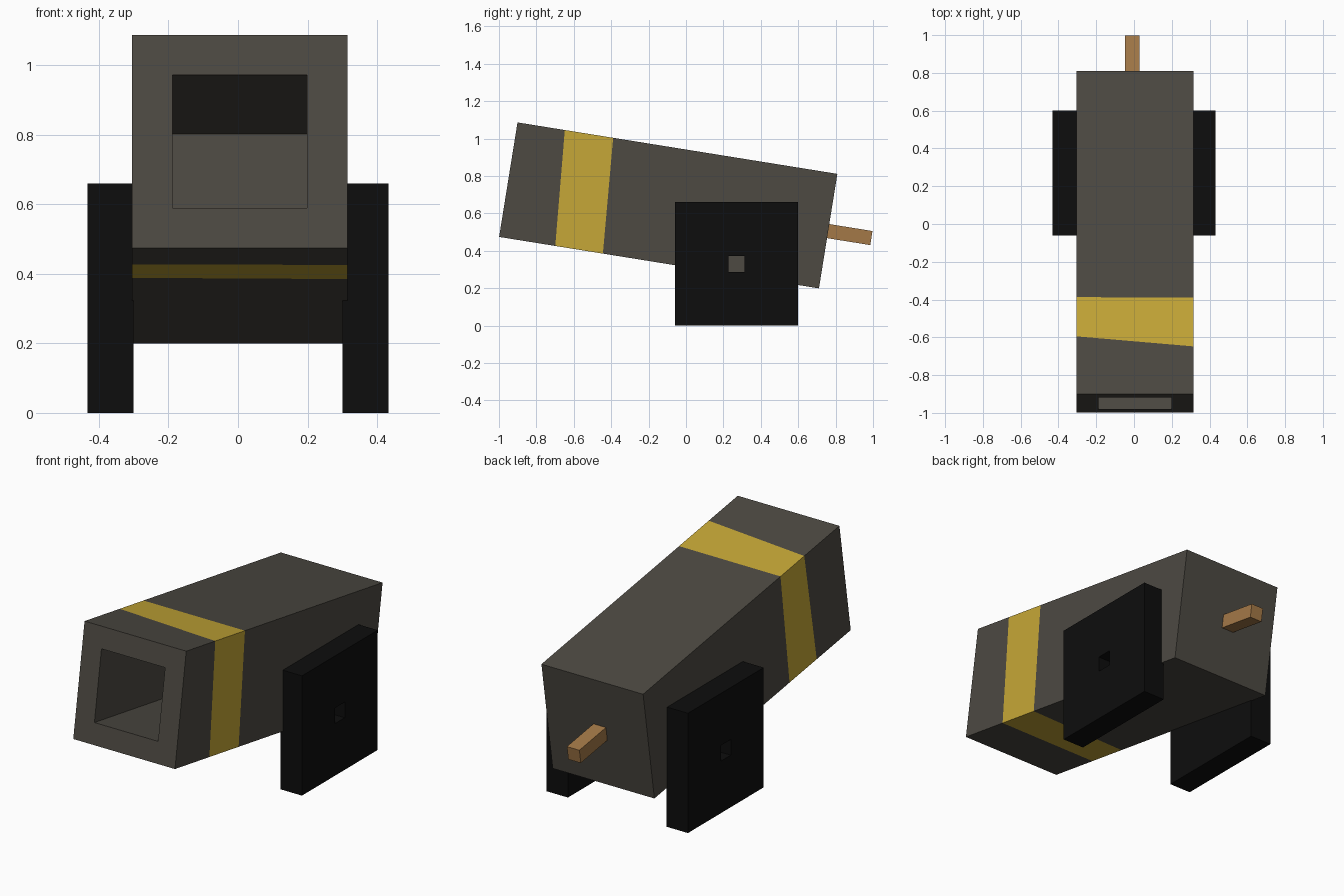
import bpy, bmesh, math
from mathutils import Vector

if "Cube" in bpy.data.objects:
    bpy.data.objects.remove(bpy.data.objects["Cube"])


def material(name, rgb):
    m = bpy.data.materials.new(name)
    m.diffuse_color = (*rgb, 1)
    m.use_nodes = True
    m.node_tree.nodes["Principled BSDF"].inputs["Base Color"].default_value = m.diffuse_color
    return m


iron = material("iron grey", (0.074, 0.067, 0.055))
gold = material("gold band", (0.565, 0.390, 0.038))
black = material("wheel black", (0.004, 0.004, 0.004))
tan = material("fuse tan", (0.370, 0.190, 0.064))

# Tilted barrel frame: s runs back from the muzzle, v is up across the barrel
TILT = math.atan2(0.275, 1.71)
AXIS = Vector((0, math.cos(TILT), -math.sin(TILT)))
UP = Vector((0, math.sin(TILT), math.cos(TILT)))
MUZZLE = Vector((0.005, -0.95, 0.78))
CORNERS = [(1, 1), (-1, 1), (-1, -1), (1, -1)]  # right top, left top, left bottom, right bottom


def ring(bm, half, stations, dx=0.0):
    """Square ring; each corner has its own distance along the barrel."""
    return [bm.verts.new(MUZZLE + Vector((dx + cx * half, 0, 0)) + UP * (cz * half) + AXIS * s)
            for (cx, cz), s in zip(CORNERS, stations)]


def bridge(bm, a, b, mat=0):
    for i in range(4):
        j = (i + 1) % 4
        bm.faces.new((a[i], a[j], b[j], b[i])).material_index = mat


def finish(bm, name, *mats):
    bmesh.ops.recalc_face_normals(bm, faces=bm.faces[:])
    me = bpy.data.meshes.new(name)
    bm.to_mesh(me)
    bm.free()
    for m in mats:
        me.materials.append(m)
    ob = bpy.data.objects.new(name, me)
    bpy.context.collection.objects.link(ob)
    return ob


# Barrel with hollow square bore and slightly skewed gold band
bm = bmesh.new()
outer = [ring(bm, 0.31, st) for st in (
    [0] * 4,
    (0.256, 0.31, 0.30, 0.304),
    (0.518, 0.52, 0.54, 0.562),
    [1.732] * 4)]
lip, bottom = ring(bm, 0.194, [0] * 4), ring(bm, 0.194, [1.07] * 4)
for k in range(3):
    bridge(bm, outer[k], outer[k + 1], 1 if k == 1 else 0)
bridge(bm, outer[0], lip)
bridge(bm, lip, bottom)
bm.faces.new(bottom)
bm.faces.new(outer[3])
finish(bm, "barrel", iron, gold)

# Fuse sticking out of the back
bm = bmesh.new()
a, b = ring(bm, 0.038, [1.70] * 4, -0.015), ring(bm, 0.038, [1.966] * 4, -0.015)
bridge(bm, a, b)
bm.faces.new(a)
bm.faces.new(b)
finish(bm, "fuse", tan)

# Square wheels with a square axle hole through each
for side, name in ((-1, "left_wheel"), (1, "right_wheel")):
    bm = bmesh.new()
    loops = []
    for x, half in ((0.30, 0.33), (0.432, 0.33), (0.432, 0.043), (0.30, 0.043)):
        loops.append([bm.verts.new((side * x, 0.27 + cy * half, 0.33 + cz * half))
                      for cy, cz in CORNERS])
    for k in range(4):
        bridge(bm, loops[k], loops[(k + 1) % 4])
    finish(bm, name, black)
